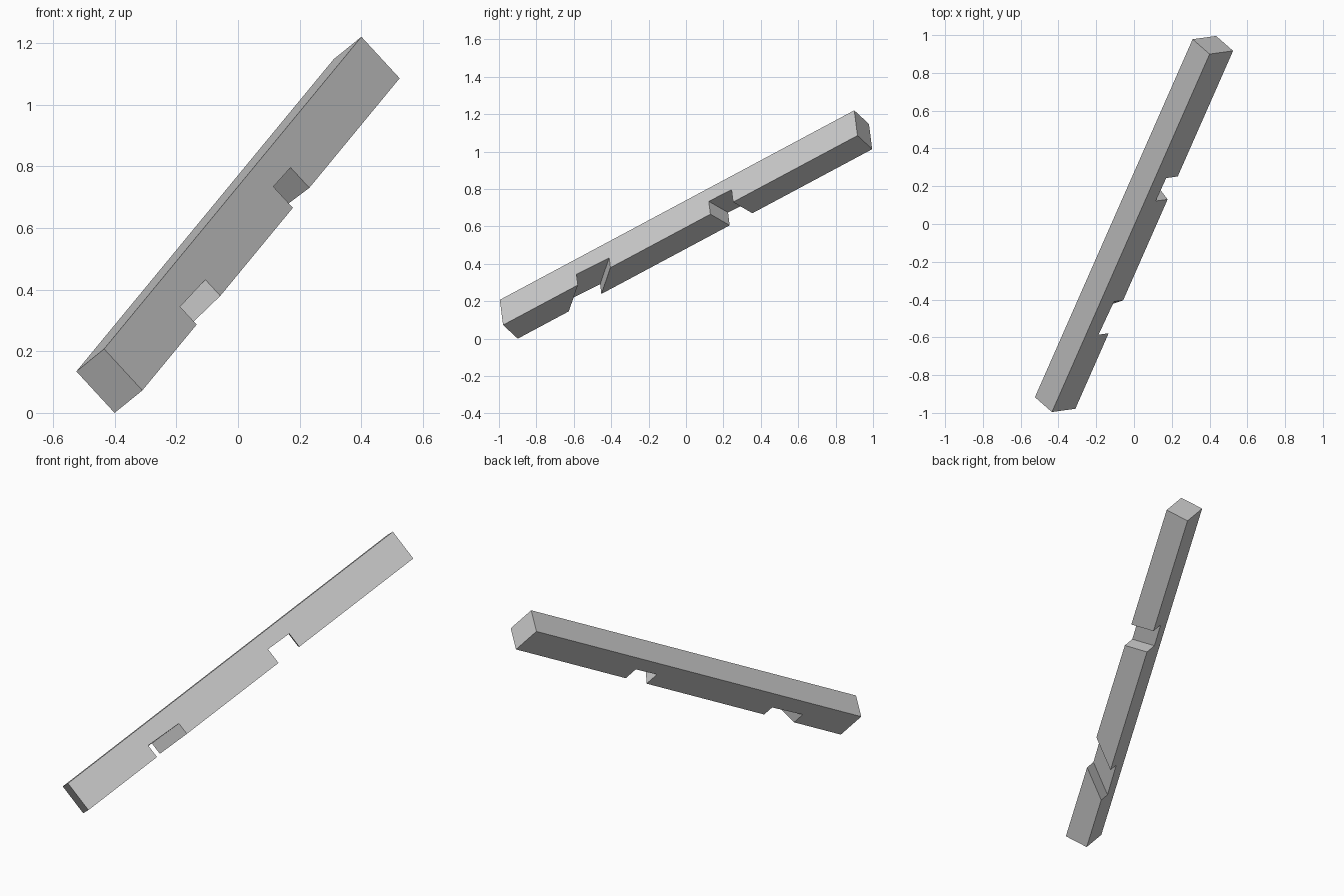
import bpy, bmesh
from mathutils import Matrix, Vector

if "Cube" in bpy.data.objects:
    bpy.data.objects.remove(bpy.data.objects["Cube"], do_unlink=True)

# Beam frame: length, depth and thickness directions
along = Vector((0.835, 1.895, 1.013))
length = along.length
along.normalize()
down = Vector((0.125, 0.019, -0.134))
down = (down - along * down.dot(along)).normalized()
across = down.cross(along).normalized()
if across.y < 0:
    across.negate()
DEPTH, THICK = 0.184, 0.140

# Notches as fractions: start, end, roof height at start and end, skew across the beam
NOTCHES = [(0.211, 0.303, 0.57, 0.61, -0.067),
           (0.585, 0.649, 0.49, 0.51, 0.013)]


def side_profile(side):
    """Outline of one broad side; side is 0 at the front and 1 at the back."""
    pts = [(0, 0), (0, 1)]
    for start, end, roof_a, roof_b, skew in NOTCHES:
        a, b = start + skew * side, end + skew * side
        pts += [(a, 1), (a, roof_a), (b, roof_b), (b, 1)]
    pts += [(1, 1), (1, 0)]
    return [Vector((t * length, d * DEPTH, side * THICK)) for t, d in pts]


# Notched beam: loft between its two broad sides
bm = bmesh.new()
front = [bm.verts.new(p) for p in side_profile(0)]
back = [bm.verts.new(p) for p in side_profile(1)]
bm.faces.new(front)
bm.faces.new(back[::-1])
n = len(front)
for i in range(n):
    j = (i + 1) % n
    bm.faces.new((front[i], back[i], back[j], front[j]))

# Tilt into place, centred on x and y and resting on the ground
frame = Matrix((along, down, across)).transposed().to_4x4()
bm.transform(frame)
lo = [min(v.co[k] for v in bm.verts) for k in range(3)]
hi = [max(v.co[k] for v in bm.verts) for k in range(3)]
bmesh.ops.translate(bm, verts=bm.verts,
                    vec=(-(lo[0] + hi[0]) / 2, -(lo[1] + hi[1]) / 2, -lo[2]))
bmesh.ops.recalc_face_normals(bm, faces=bm.faces)

mesh = bpy.data.meshes.new("notched_beam")
bm.to_mesh(mesh)
bm.free()
beam = bpy.data.objects.new("notched_beam", mesh)
bpy.context.collection.objects.link(beam)

# Plain grey
grey = bpy.data.materials.new("plain_grey")
grey.use_nodes = True
colour = (0.6, 0.6, 0.6, 1)
grey.diffuse_color = colour
grey.node_tree.nodes["Principled BSDF"].inputs["Base Color"].default_value = colour
mesh.materials.append(grey)
